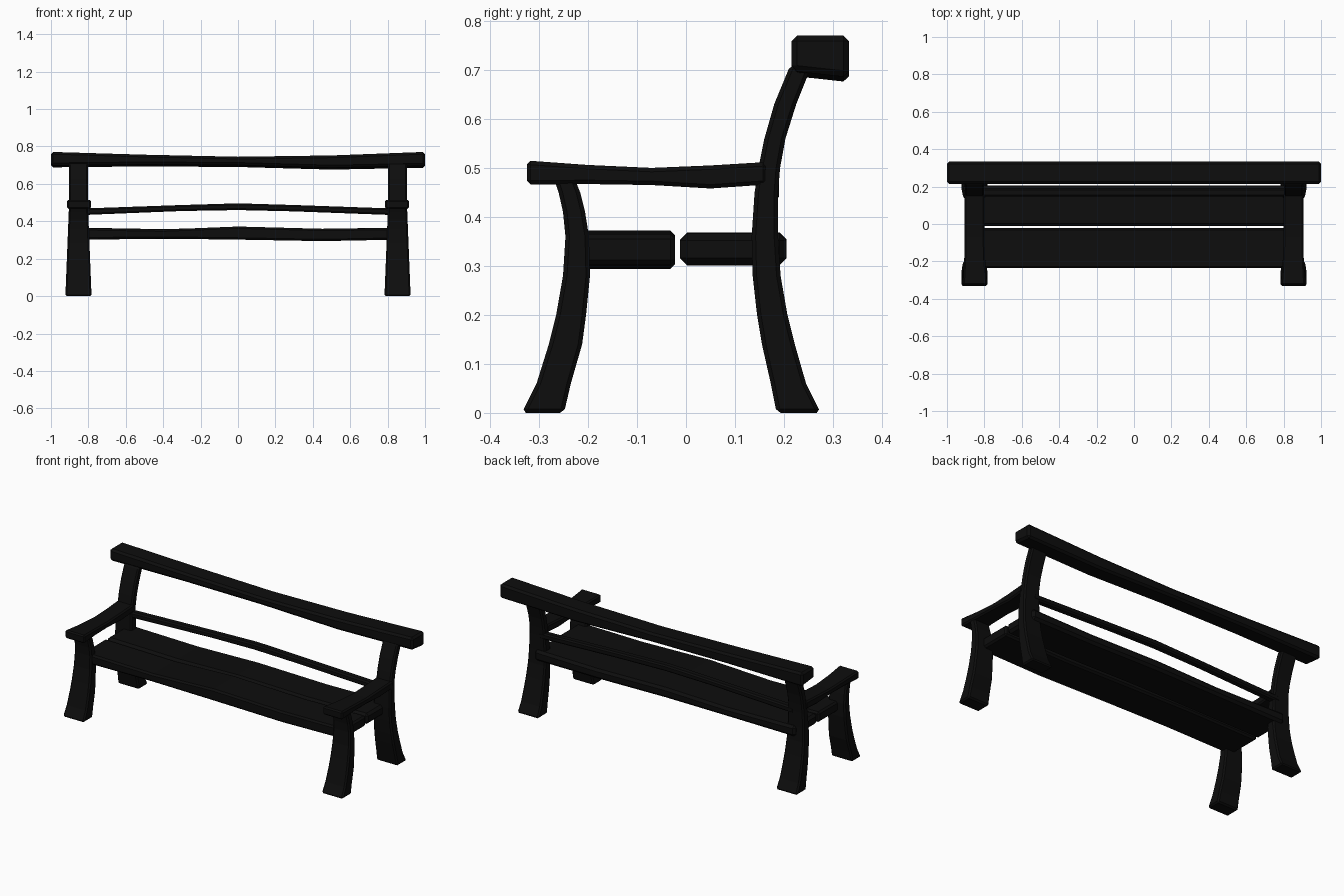
import bpy, bmesh

cube = bpy.data.objects.get("Cube")
if cube:
    bpy.data.objects.remove(cube, do_unlink=True)

# One dark paint for the whole bench
paint = bpy.data.materials.new("black_wood")
paint.use_nodes = True
colour = (0.004, 0.004, 0.004, 1)
paint.diffuse_color = colour
paint.node_tree.nodes["Principled BSDF"].inputs["Base Color"].default_value = colour


def loft(name, rings, bevel=0.008, mirror=False):
    """Skin four-cornered rings into a closed beam with softened edges."""
    bm = bmesh.new()
    loops = [[bm.verts.new(p) for p in ring] for ring in rings]
    for a, b in zip(loops, loops[1:]):
        for i in range(4):
            j = (i + 1) % 4
            bm.faces.new((a[i], a[j], b[j], b[i]))
    bm.faces.new(loops[0])
    bm.faces.new(loops[-1])
    bmesh.ops.recalc_face_normals(bm, faces=bm.faces)
    mesh = bpy.data.meshes.new(name)
    bm.to_mesh(mesh)
    bm.free()
    mesh.materials.append(paint)
    obj = bpy.data.objects.new(name, mesh)
    bpy.context.collection.objects.link(obj)
    soft = obj.modifiers.new("soft_edges", 'BEVEL')
    soft.width = bevel
    soft.segments = 1
    soft.limit_method = 'ANGLE'
    if mirror:
        obj.modifiers.new("both_sides", 'MIRROR')
    return obj


def leg(name, stations):
    """Upright from (height, front y, back y) stations, tapering to the top."""
    rings = []
    for z, y0, y1 in stations:
        w = 0.07 - 0.02 * min(z / 0.5, 1)
        l, r = 0.853 - w, 0.853 + w
        rings.append([(l, y0, z), (r, y0, z), (r, y1, z), (l, y1, z)])
    loft(name, rings, mirror=True)


def beam(name, y0, y1, stations, tilt=0, bevel=0.008):
    """Lengthwise beam from (x, bottom, top); tilt lowers the back underside."""
    loft(name, [[(x, y0, lo), (x, y1, lo - tilt), (x, y1, hi), (x, y0, hi)]
                for x, lo, hi in stations], bevel)


# Curved legs, the rear pair rising into back posts
leg("back_post", [(0, .185, .275), (.06, .173, .245), (.14, .155, .222),
                  (.2, .145, .207), (.28, .136, .193), (.36, .134, .188),
                  (.45, .14, .188), (.5, .148, .192), (.56, .16, .203),
                  (.63, .18, .225), (.71, .213, .257)])
leg("front_leg", [(0, -.335, -.249), (.06, -.305, -.235), (.14, -.28, -.212),
                  (.2, -.265, -.204), (.28, -.251, -.196), (.36, -.246, -.198),
                  (.41, -.251, -.206), (.45, -.26, -.216), (.48, -.27, -.228)])

# Armrests, slightly dipped in the middle
loft("armrest", [[(l, y, lo), (r, y, lo), (r, y, hi), (l, y, hi)]
                 for y, l, r, lo, hi in [(-.325, .785, .915, .466, .515),
                                         (-.2, .795, .908, .467, .506),
                                         (-.07, .8, .905, .465, .5),
                                         (.05, .8, .905, .458, .505),
                                         (.165, .8, .908, .466, .512)]],
     mirror=True)

# Overhanging top rail and thin arched back slat
beam("top_rail", .215, .333, [(-1, .7, .771), (-.5, .705, .756), (0, .702, .745),
                              (.5, .688, .752), (1, .698, .771)], tilt=.013, bevel=.012)
beam("back_slat", .147, .19, [(-.84, .433, .468), (-.3, .455, .487), (0, .46, .496),
                              (.3, .453, .487), (.84, .433, .468)])

# Two thick seat planks with a narrow gap
beam("front_plank", -.236, -.022, [(-.86, .303, .364), (-.4, .307, .356), (0, .302, .372),
                                   (.45, .294, .36), (.86, .302, .365)], bevel=.01)
beam("rear_plank", -.012, .205, [(-.86, .302, .366), (-.4, .306, .358), (0, .308, .368),
                                 (.45, .301, .36), (.86, .302, .366)], bevel=.014)
